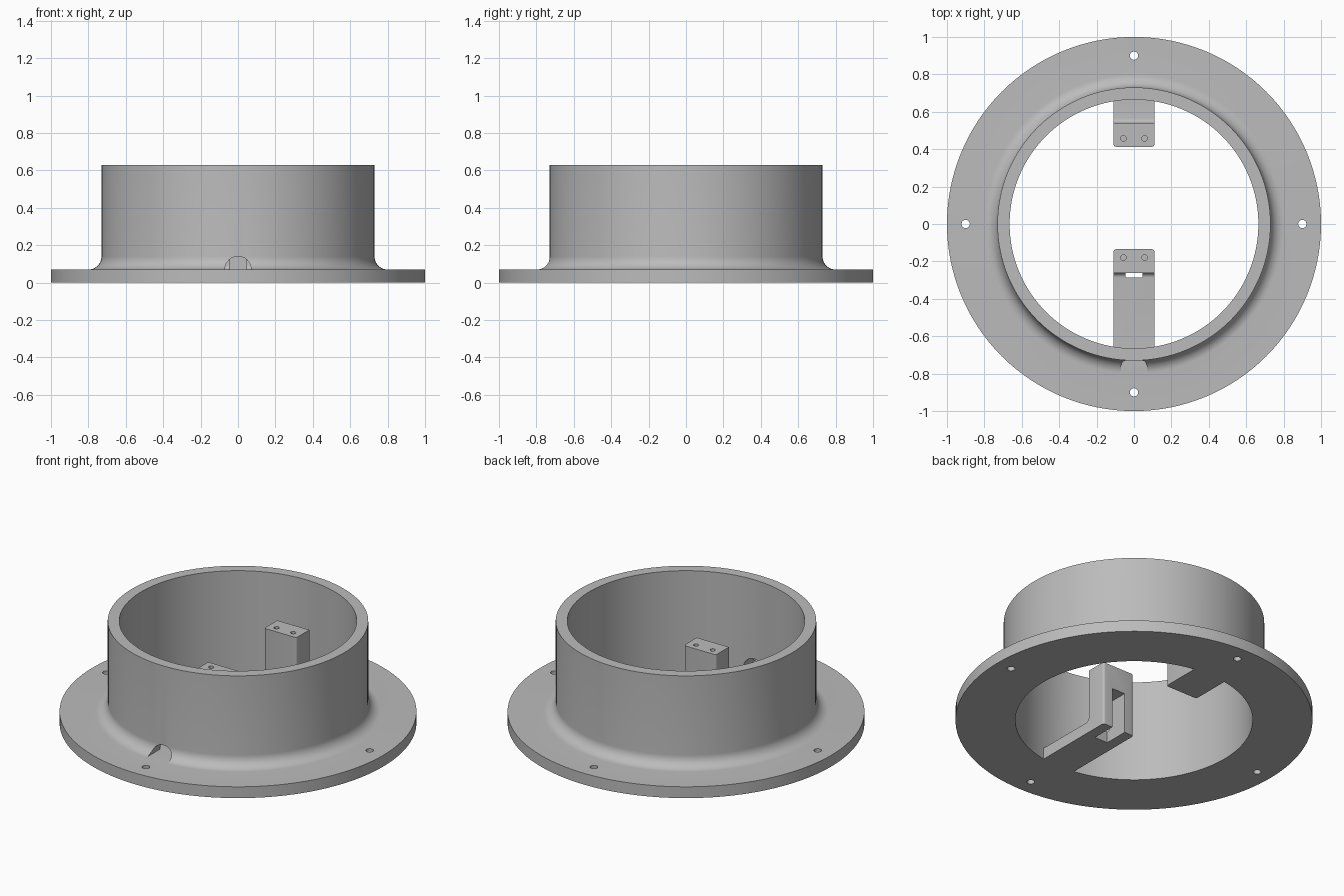
import bpy, bmesh, math
from mathutils import Matrix

if "Cube" in bpy.data.objects:
    bpy.data.objects.remove(bpy.data.objects["Cube"])

grey = bpy.data.materials.new("plain_grey")
grey.diffuse_color = (0.5, 0.5, 0.5, 1)
grey.use_nodes = True
grey.node_tree.nodes["Principled BSDF"].inputs["Base Color"].default_value = grey.diffuse_color


def make(name, bm):
    bmesh.ops.recalc_face_normals(bm, faces=bm.faces[:])
    mesh = bpy.data.meshes.new(name)
    bm.to_mesh(mesh)
    bm.free()
    mesh.materials.append(grey)
    ob = bpy.data.objects.new(name, mesh)
    bpy.context.collection.objects.link(ob)
    return ob


def add_cylinder(bm, x, y, z, r, depth, sides=32, rot=Matrix()):
    bmesh.ops.create_cone(bm, cap_ends=True, segments=sides, radius1=r, radius2=r,
                          depth=depth, matrix=Matrix.Translation((x, y, z)) @ rot)


def add_prism(bm, points, axis_to_3d, depth):
    """Extrude a closed 2D outline along the vector depth."""
    face = bm.faces.new([bm.verts.new(axis_to_3d(a, b)) for a, b in points])
    new = bmesh.ops.extrude_face_region(bm, geom=[face])["geom"]
    bmesh.ops.translate(bm, vec=depth, verts=[v for v in new if isinstance(v, bmesh.types.BMVert)])


def cut(ob, bm):
    """Subtract the cutter mesh and finish with smooth shading."""
    cutter = make("cutter", bm)
    cutter.hide_render = True
    mod = ob.modifiers.new("cut", 'BOOLEAN')
    mod.operation = 'DIFFERENCE'
    mod.solver = 'EXACT'
    mod.object = cutter
    bpy.ops.object.select_all(action='DESELECT')
    ob.select_set(True)
    bpy.context.view_layer.objects.active = ob
    bpy.ops.object.modifier_apply(modifier=mod.name)
    bpy.data.objects.remove(cutter, do_unlink=True)
    bpy.ops.object.shade_smooth_by_angle(angle=math.radians(30))


# Flanged collar: lathed profile with a fillet between flange and tube
R_IN, R_OUT, FLANGE, TOP, FIL = 0.665, 0.73, 0.07, 0.63, 0.07
profile = [(R_IN, 0), (1, 0), (1, FLANGE)]
for i in range(11):
    a = math.radians(270 - 9 * i)
    profile.append((R_OUT + FIL + FIL * math.cos(a), FLANGE + FIL + FIL * math.sin(a)))
profile += [(R_OUT, TOP), (R_IN, TOP)]

bm = bmesh.new()
SEG = 128
rings = []
for s in range(SEG):
    t = 2 * math.pi * s / SEG
    rings.append([bm.verts.new((r * math.cos(t), r * math.sin(t), z)) for r, z in profile])
n = len(profile)
for s in range(SEG):
    p, q = rings[s], rings[(s + 1) % SEG]
    for i in range(n):
        j = (i + 1) % n
        bm.faces.new((p[i], q[i], q[j], p[j]))
collar = make("flanged_collar", bm)

# Four screw holes and the arched cable passage in the front wall
bm = bmesh.new()
for k in range(4):
    t = k * math.pi / 2
    add_cylinder(bm, 0.9 * math.cos(t), 0.9 * math.sin(t), 0.035, 0.022, 0.3)
arch = [(0.07 * math.cos(math.pi * i / 24), FLANGE + 0.0005 + 0.07 * math.sin(math.pi * i / 24))
        for i in range(25)]
add_prism(bm, arch, lambda x, z: (x, -0.85, z), (0, 0.3, 0))
cut(collar, bm)


# L-shaped bracket: arm from the wall, upright post, small inner fillet
def bracket(name, side, y_free, y_post, slotted):
    half, top, f = 0.11, 0.397, 0.025
    outline = [(y_free, 0), (0.668, 0), (0.668, FLANGE)]
    for i in range(7):
        a = math.radians(270 - 15 * i)
        outline.append((y_post + f + f * math.cos(a), FLANGE + f + f * math.sin(a)))
    outline += [(y_post, top), (y_free, top)]
    bm = bmesh.new()
    add_prism(bm, outline, lambda y, z: (-half, side * y, z), (2 * half, 0, 0))
    corners = [e for e in bm.edges
               if all(abs(abs(v.co.y) - y_free) < 1e-4 for v in e.verts)
               and abs(e.verts[0].co.z - e.verts[1].co.z) > 0.1]
    bmesh.ops.bevel(bm, geom=corners, offset=0.015, segments=5, profile=0.5, affect='EDGES')
    ob = make(name, bm)

    # Blind screw holes in the post top, plus the strap slot where present
    bm = bmesh.new()
    for x in (-0.057, 0.057):
        add_cylinder(bm, x, side * (y_free + 0.045), top, 0.015, 0.2, 24)
    if slotted:
        y0, y1 = y_free - 0.05, y_post + f
        add_prism(bm, [(y0, -0.05), (y1, -0.05), (y1, 0.25), (y0, 0.25)],
                  lambda y, z: (-0.045, side * y, z), (0.09, 0, 0))
    cut(ob, bm)


bracket("front_bracket", -1, 0.135, 0.262, True)
bracket("back_bracket", 1, 0.413, 0.54, False)
